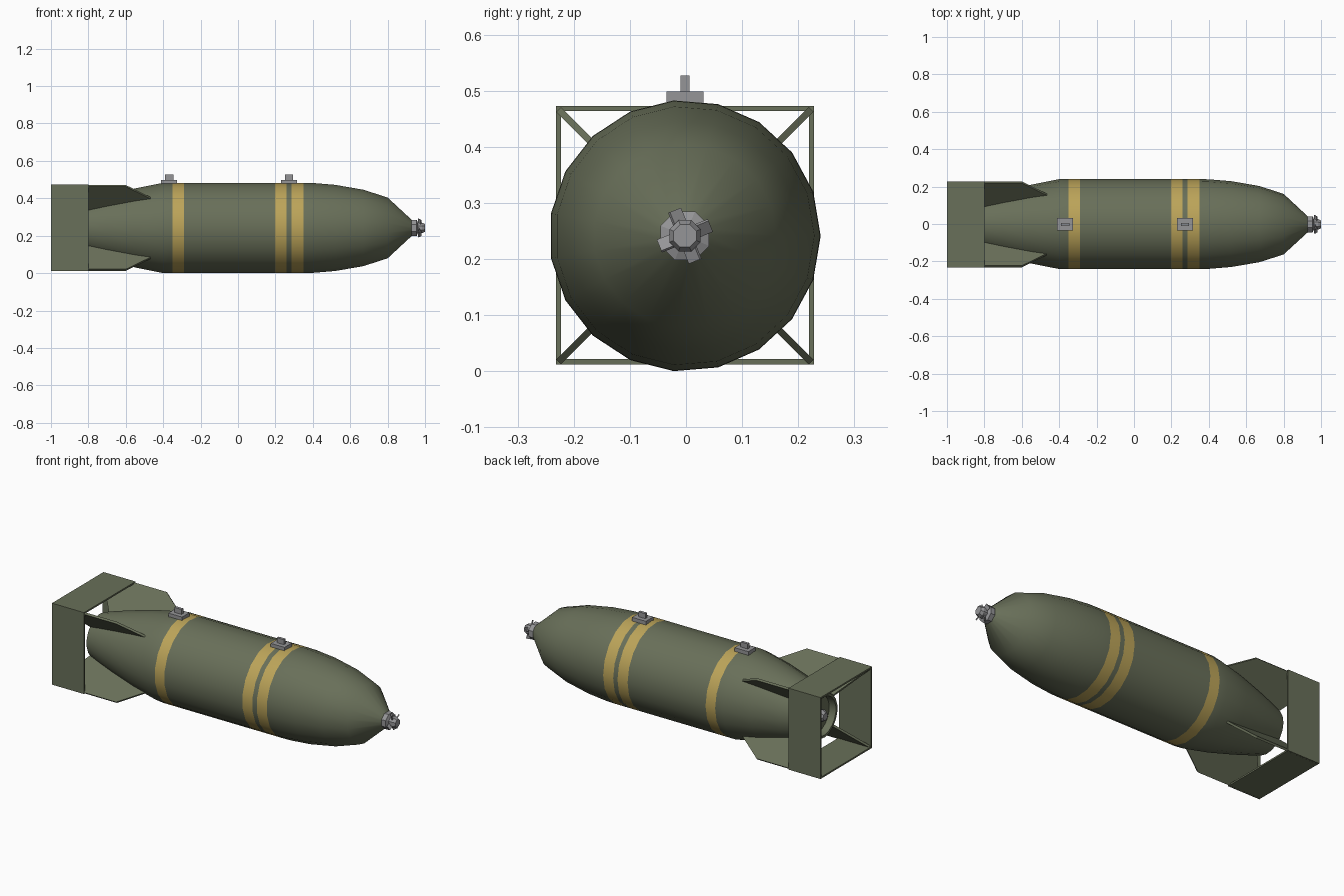
import bpy, bmesh, math
from mathutils import Matrix, Vector

if "Cube" in bpy.data.objects:
    bpy.data.objects.remove(bpy.data.objects["Cube"])

CY, CZ, R = -0.002, 0.2415, 0.242      # body axis and radius


def material(name, rgb):
    m = bpy.data.materials.new(name)
    m.diffuse_color = (*rgb, 1)
    m.use_nodes = True
    m.node_tree.nodes["Principled BSDF"].inputs["Base Color"].default_value = m.diffuse_color
    return m


GREEN = material("olive_paint", (0.14, 0.16, 0.10))
YELLOW = material("yellow_paint", (0.50, 0.37, 0.10))
GREY = material("bare_metal", (0.30, 0.30, 0.31))


def finish(name, bm, mats, smooth=None):
    bmesh.ops.recalc_face_normals(bm, faces=bm.faces)
    me = bpy.data.meshes.new(name)
    bm.to_mesh(me)
    bm.free()
    for m in mats:
        me.materials.append(m)
    if smooth:
        me.shade_smooth()
        me.set_sharp_from_angle(angle=math.radians(smooth))
    ob = bpy.data.objects.new(name, me)
    bpy.context.collection.objects.link(ob)
    return ob


def lathe(name, profile, sides, mats, smooth=None, start=0.0, marked=()):
    """Revolve (x, radius) points about the body axis; marked segments use mats[1]."""
    bm = bmesh.new()
    rings = []
    for x, r in profile:
        rings.append([bm.verts.new((x, CY + r * math.cos(start + math.tau * i / sides),
                                    CZ + r * math.sin(start + math.tau * i / sides)))
                      for i in range(sides)])
    for k, (a, b) in enumerate(zip(rings, rings[1:])):
        for i in range(sides):
            j = (i + 1) % sides
            f = bm.faces.new((a[i], a[j], b[j], b[i]))
            f.material_index = 1 if k in marked else 0
    bm.faces.new(rings[0])
    bm.faces.new(rings[-1])
    return finish(name, bm, mats, smooth)


def box(name, lo, hi, mat):
    bm = bmesh.new()
    lo, hi = Vector(lo), Vector(hi)
    bmesh.ops.create_cube(bm, size=1, matrix=Matrix.Translation((lo + hi) / 2)
                          @ Matrix.Diagonal((*(hi - lo), 1)))
    return finish(name, bm, [mat])


# Body with painted bands and a recessed tail end
body = [(-0.82, 0.105), (-0.86, 0.108), (-0.86, 0.122), (-0.80, 0.142), (-0.70, 0.172),
        (-0.55, 0.212), (-0.40, R), (-0.35, R), (-0.29, R), (0.197, R), (0.26, R),
        (0.287, R), (0.35, R), (0.40, 0.241), (0.52, 0.231), (0.67, 0.205),
        (0.80, 0.163), (0.93, 0.042)]
lathe("body", body, 19, [GREEN, YELLOW], 35, marked=(7, 9, 11))

# Nose cap and its little vanes
lathe("nose_cap", [(0.92, 0.040), (0.93, 0.047), (0.955, 0.047), (0.962, 0.030),
                   (0.985, 0.030), (1.0, 0.022)], 8, [GREY], start=math.pi / 8)
for i in range(4):
    bm = bmesh.new()
    m = (Matrix.Translation((0.972, CY, CZ))
         @ Matrix.Rotation(math.radians(22 + 90 * i), 4, 'X')
         @ Matrix.Translation((0, 0.036, 0))
         @ Matrix.Rotation(math.radians(35), 4, 'Y')
         @ Matrix.Diagonal((0.006, 0.026, 0.026, 1)))
    # each vane is pitched about its own radial direction
    m = m @ Matrix.Identity(4)
    bmesh.ops.create_cube(bm, size=1, matrix=m)
    finish(f"nose_vane_{i + 1}", bm, [GREY])

# Tail plug
lathe("tail_plug", [(-0.81, 0.035), (-0.85, 0.035), (-0.87, 0.022)], 8, [GREY])

# Suspension lugs on top
for n, x in (("rear", -0.368), ("front", 0.272)):
    box(f"{n}_lug_plate", (x - 0.043, CY - 0.033, 0.470), (x + 0.043, CY + 0.033, 0.499), GREY)
    box(f"{n}_lug", (x - 0.022, CY - 0.008, 0.495), (x + 0.022, CY + 0.008, 0.527), GREY)

# Square box tail, open at both ends
H, T = 0.230, 0.009
bm = bmesh.new()
loops = []
for x, h in ((-1, H), (-0.8, H), (-0.8, H - T), (-1, H - T)):
    loops.append([bm.verts.new((x, CY + sy * h, CZ + 0.001 + sz * h))
                  for sy, sz in ((-1, -1), (1, -1), (1, 1), (-1, 1))])
for a, b in zip(loops, loops[1:] + loops[:1]):
    for i in range(4):
        j = (i + 1) % 4
        bm.faces.new((a[i], a[j], b[j], b[i]))
finish("tail_box", bm, [GREEN])

# Diagonal fins from body to box corners: (x, distance from axis)
C = (H - 0.005) * math.sqrt(2)
outline = [(-0.46, 0.222), (-0.60, C), (-1.0, C), (-0.855, 0.112), (-0.78, 0.125)]
for i in range(4):
    rot = Matrix.Translation((0, CY, CZ)) @ Matrix.Rotation(math.radians(45 + 90 * i), 4, 'X')
    bm = bmesh.new()
    sides = [[bm.verts.new(rot @ Vector((x, r, t))) for x, r in outline] for t in (-0.006, 0.006)]
    bm.faces.new(sides[0])
    bm.faces.new(sides[1])
    for k in range(len(outline)):
        j = (k + 1) % len(outline)
        bm.faces.new((sides[0][k], sides[0][j], sides[1][j], sides[1][k]))
    finish(f"tail_fin_{i + 1}", bm, [GREEN])
